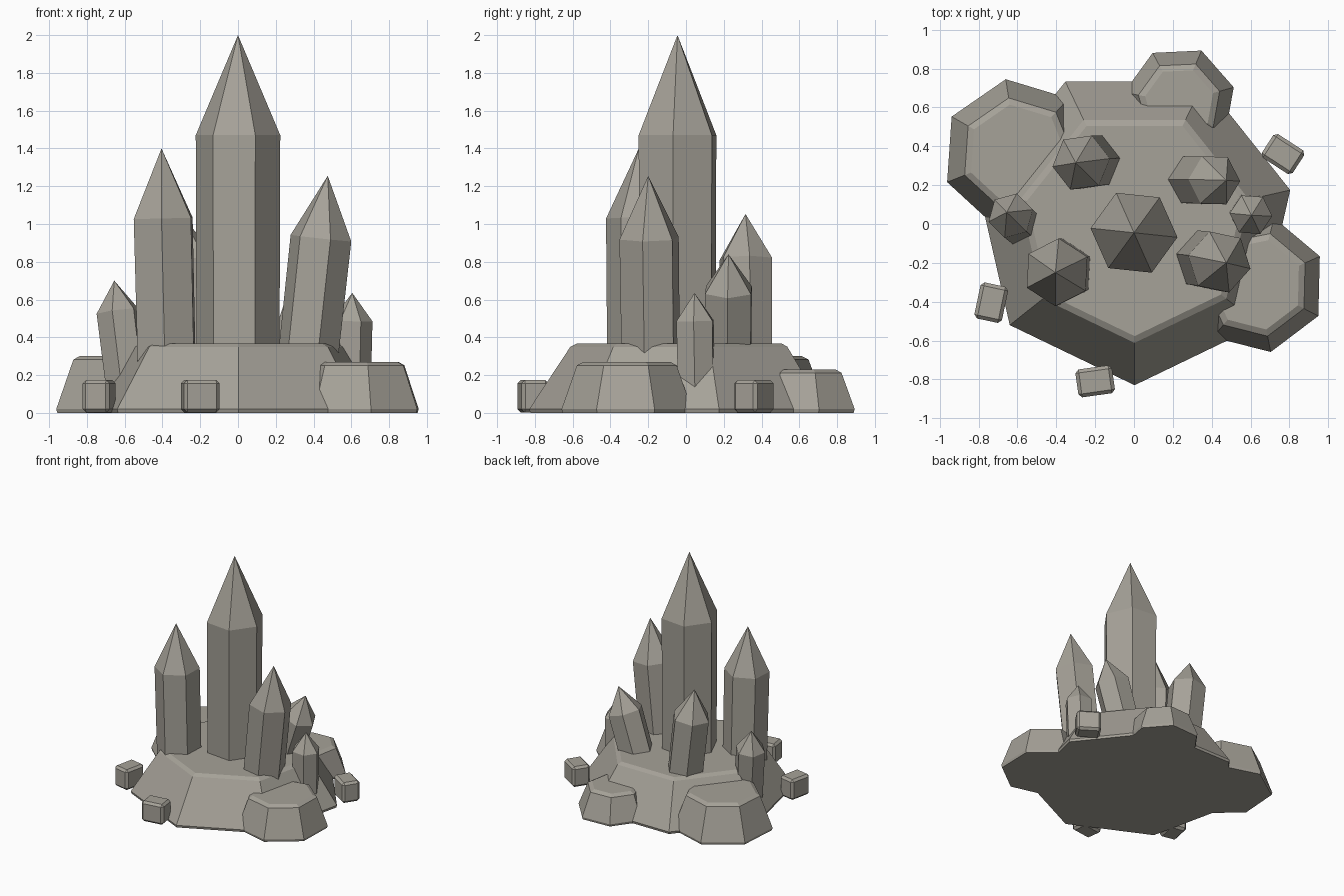
import bpy, bmesh, math
from mathutils import Vector, Matrix

if "Cube" in bpy.data.objects:
    bpy.data.objects.remove(bpy.data.objects["Cube"])

stone = bpy.data.materials.new("warm_grey_stone")
stone.diffuse_color = (0.38, 0.36, 0.315, 1)
stone.use_nodes = True
stone.node_tree.nodes["Principled BSDF"].inputs["Base Color"].default_value = stone.diffuse_color


def ringed_solid(name, sides, rings, turn, matrix):
    """Closed flat-faced solid from (radius, height) rings; radius 0 makes a point."""
    bm = bmesh.new()
    loops = []
    for r, z in rings:
        if r == 0:
            loops.append([bm.verts.new((0, 0, z))])
        else:
            angles = [math.radians(turn) + i * math.tau / sides for i in range(sides)]
            loops.append([bm.verts.new((r * math.cos(a), r * math.sin(a), z)) for a in angles])
    for low, high in zip(loops, loops[1:]):
        for i in range(sides):
            j = (i + 1) % sides
            if len(high) == 1:
                bm.faces.new((low[i], low[j], high[0]))
            else:
                bm.faces.new((low[i], low[j], high[j], high[i]))
    bm.faces.new(loops[0][::-1])
    if len(loops[-1]) > 1:
        bm.faces.new(loops[-1])
    bm.transform(matrix)
    return finish(name, bm)


def finish(name, bm):
    bmesh.ops.recalc_face_normals(bm, faces=bm.faces)
    mesh = bpy.data.meshes.new(name)
    bm.to_mesh(mesh)
    bm.free()
    mesh.materials.append(stone)
    obj = bpy.data.objects.new(name, mesh)
    bpy.context.collection.objects.link(obj)
    return obj


def rock(name, x, y, radius, height, turn, taper):
    top = radius * taper
    rings = [(radius - 0.006, 0), (radius, 0.02), (top, height - 0.018), (top - 0.035, height)]
    ringed_solid(name, 7, rings, turn, Matrix.Translation((x, y, 0)))


def crystal(name, base, tip, shoulder_z, radius, turn):
    base, tip = Vector(base), Vector(tip)
    axis = tip - base
    shoulder = axis.length * (shoulder_z - base.z) / axis.z
    rings = [(radius * 0.98, 0), (radius, shoulder), (0, axis.length)]
    lean = Vector((0, 0, 1)).rotation_difference(axis).to_matrix().to_4x4()
    ringed_solid(name, 6, rings, turn, Matrix.Translation(base) @ lean)


def pebble(name, x, y, turn):
    bm = bmesh.new()
    bmesh.ops.create_cube(bm, size=1)
    bmesh.ops.scale(bm, vec=(0.19, 0.145, 0.172), verts=bm.verts)
    bmesh.ops.bevel(bm, geom=bm.edges[:], offset=0.018, segments=1, affect='EDGES')
    bm.transform(Matrix.Translation((x, y, 0.088)) @ Matrix.Rotation(math.radians(turn), 4, 'Z'))
    finish(name, bm)


# Rock base with three side boulders
rock("base_rock", 0.003, -0.008, 0.822, 0.368, -90, 0.735)
rock("left_boulder", -0.60, 0.36, 0.39, 0.30, 98.9, 0.75)
rock("right_boulder", 0.634, -0.312, 0.354, 0.27, 24.3, 0.765)
rock("back_boulder", 0.234, 0.626, 0.29, 0.23, 67, 0.74)

# Crystals, leaning outward from the tall centre one
crystal("centre_crystal", (0, -0.045, 0.15), (0, -0.045, 2.0), 1.47, 0.225, -6)
crystal("front_left_crystal", (-0.375, -0.245, 0.15), (-0.405, -0.25, 1.4), 1.03, 0.175, 27)
crystal("front_right_crystal", (0.355, -0.185, 0.15), (0.475, -0.20, 1.255), 0.925, 0.165, -12)
crystal("back_left_crystal", (-0.195, 0.32, 0.15), (-0.30, 0.315, 1.053), 0.815, 0.15, 8)
crystal("back_right_crystal", (0.25, 0.225, 0.15), (0.475, 0.225, 0.84), 0.65, 0.14, -2)
crystal("small_left_crystal", (-0.585, 0.0, 0.12), (-0.655, 0.06, 0.70), 0.535, 0.118, 15)
crystal("small_right_crystal", (0.595, 0.055, 0.10), (0.605, 0.045, 0.635), 0.487, 0.11, -4)

# Loose pebbles
pebble("right_pebble", 0.767, 0.36, -33)
pebble("left_pebble", -0.735, -0.405, 78)
pebble("front_pebble", -0.20, -0.81, 8)
